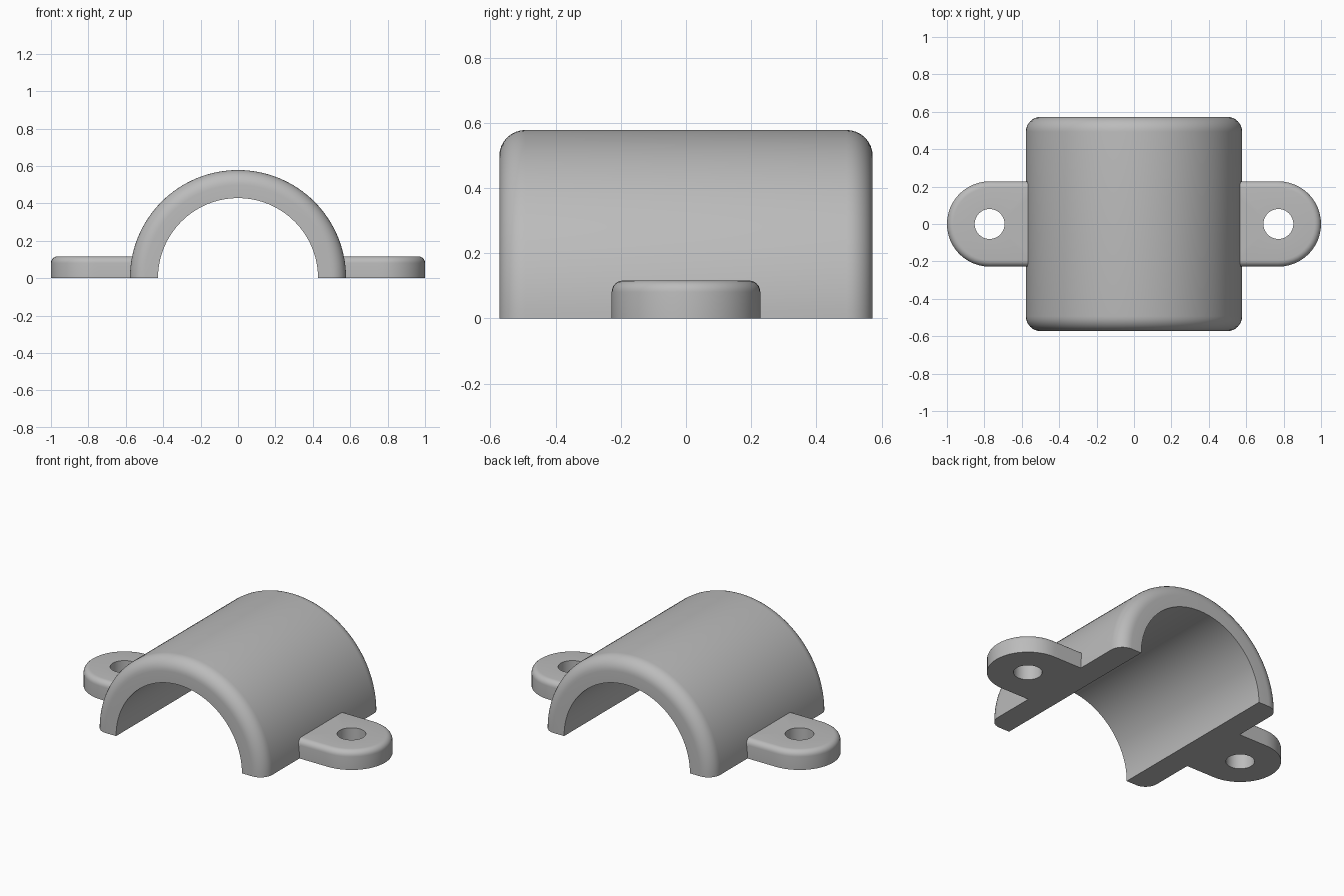
import bpy, bmesh
from math import sin, cos, pi, radians

cube = bpy.data.objects.get("Cube")
if cube:
    bpy.data.objects.remove(cube, do_unlink=True)

grey = bpy.data.materials.new("plain grey")
grey.use_nodes = True
COLOUR = (0.5, 0.5, 0.5, 1)
grey.diffuse_color = COLOUR
grey.node_tree.nodes["Principled BSDF"].inputs["Base Color"].default_value = COLOUR


def loft(name, rings, close_rings):
    """Skin closed loops of points; join last to first, or cap both ends."""
    bm = bmesh.new()
    loops = [[bm.verts.new(p) for p in ring] for ring in rings]
    n = len(loops[0])
    pairs = list(zip(loops, loops[1:]))
    if close_rings:
        pairs.append((loops[-1], loops[0]))
    else:
        bm.faces.new(loops[0])
        bm.faces.new(loops[-1])
    for a, b in pairs:
        for i in range(n):
            j = (i + 1) % n
            bm.faces.new((a[i], a[j], b[j], b[i]))
    bmesh.ops.recalc_face_normals(bm, faces=bm.faces)
    mesh = bpy.data.meshes.new(name)
    bm.to_mesh(mesh)
    bm.free()
    mesh.materials.append(grey)
    obj = bpy.data.objects.new(name, mesh)
    bpy.context.collection.objects.link(obj)
    bpy.ops.object.select_all(action='DESELECT')
    obj.select_set(True)
    bpy.context.view_layer.objects.active = obj
    bpy.ops.object.shade_smooth_by_angle(angle=radians(35))
    return obj


def fillet(radius, steps=8):
    """Quarter-round offsets: (inset from side, drop from top)."""
    for k in range(steps + 1):
        a = pi / 2 * k / steps
        yield radius * (1 - cos(a)), radius * (1 - sin(a))


# Half-pipe saddle: rounded wall section swept through a half turn
OUTER, INNER, HALF_LENGTH = 0.578, 0.428, 0.573
edge = [(OUTER - drop, HALF_LENGTH - inset) for inset, drop in fillet(0.08)]
section = ([(INNER, -HALF_LENGTH), (INNER, HALF_LENGTH)] + edge
           + [(r, -y) for r, y in reversed(edge)])
STEPS = 64
loft("saddle_shell",
     [[(r * cos(pi * s / STEPS), y, r * sin(pi * s / STEPS)) for r, y in section]
      for s in range(STEPS + 1)], False)

# Mounting tabs: round-ended plate with a bolt hole
TAB_X, TAB_R, TAB_TOP, HOLE_R, REACH = 0.772, 0.228, 0.116, 0.08, 0.212
SEG = 8


def tab_outline(radius, z):
    pts = [(radius * cos(a), radius * sin(a))
           for a in (pi * (i / (3 * SEG) - 0.5) for i in range(3 * SEG))]
    corners = [(0, radius), (-REACH, radius), (-REACH, -radius), (0, -radius)]
    for (x0, y0), (x1, y1) in zip(corners, corners[1:]):
        pts += [(x0 + (x1 - x0) * k / SEG, y0 + (y1 - y0) * k / SEG)
                for k in range(SEG)]
    return [(TAB_X + x, y, z) for x, y in pts]


def hole_outline(z):
    angles = [pi * (i / (3 * SEG) - 0.5) for i in range(6 * SEG)]
    return [(TAB_X + HOLE_R * cos(a), HOLE_R * sin(a), z) for a in angles]


tab_rings = [hole_outline(0), tab_outline(TAB_R, 0)]
tab_rings += [tab_outline(TAB_R - inset, TAB_TOP - drop)
              for inset, drop in fillet(0.035, 6)]
tab_rings.append(hole_outline(TAB_TOP))

for name, side in (("left_tab", 1), ("right_tab", -1)):
    loft(name, [[(side * x, y, z) for x, y, z in ring] for ring in tab_rings], True)
